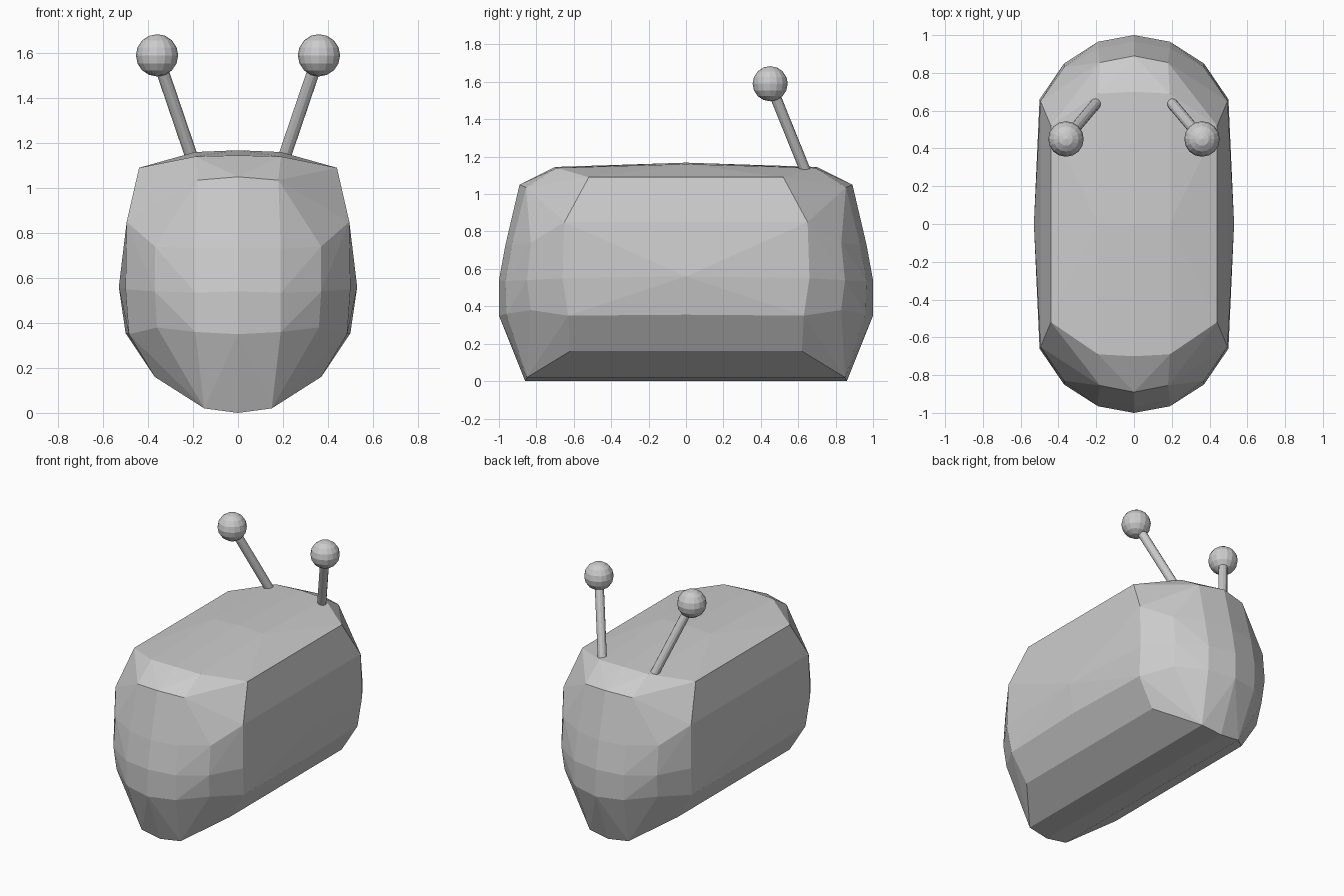
import bpy, bmesh
from math import radians
from mathutils import Vector

if "Cube" in bpy.data.objects:
    bpy.data.objects.remove(bpy.data.objects["Cube"])


def make_object(name, bm):
    bmesh.ops.recalc_face_normals(bm, faces=bm.faces[:])
    mesh = bpy.data.meshes.new(name)
    bm.to_mesh(mesh)
    bm.free()
    obj = bpy.data.objects.new(name, mesh)
    bpy.context.collection.objects.link(obj)
    return obj


# Faceted body: one quarter of the cage, mirrored in x and y, wrapped by a hull
quarter = [
    # top
    (0, 0, 1.168), (0.19, 0, 1.16), (0.41, 0, 1.10),
    (0, 0.70, 1.145), (0.19, 0.69, 1.14), (0.44, 0.52, 1.09),
    # lip
    (0, 0.89, 1.05), (0.18, 0.855, 1.035),
    # upper ring
    (0, 0.965, 0.73), (0.19, 0.93, 0.73), (0.37, 0.83, 0.74),
    (0.495, 0.65, 0.85), (0.505, 0, 0.85),
    # middle ring
    (0, 1.0, 0.54), (0.19, 0.965, 0.535), (0.37, 0.85, 0.54),
    (0.50, 0.66, 0.55), (0.53, 0, 0.56),
    # lower ring
    (0, 1.0, 0.35), (0.19, 0.96, 0.36), (0.36, 0.83, 0.38),
    (0.485, 0.63, 0.35), (0.50, 0, 0.355),
    # base
    (0.31, 0.79, 0.23), (0.37, 0.62, 0.16), (0.38, 0, 0.17),
    (0.15, 0.85, 0.02), (0.16, 0, 0.03), (0, 0.86, 0.0),
]
points = {(sx * x, sy * y, z) for x, y, z in quarter
          for sx in (1, -1) for sy in (1, -1)}
bm = bmesh.new()
for p in sorted(points):
    bm.verts.new(p)
hull = bmesh.ops.convex_hull(bm, input=bm.verts[:])
unused = {g for g in hull["geom_interior"] + hull["geom_unused"]
          if isinstance(g, bmesh.types.BMVert)}
bmesh.ops.delete(bm, geom=list(unused), context='VERTS')
bmesh.ops.dissolve_limit(bm, angle_limit=radians(2.5),
                         verts=bm.verts[:], edges=bm.edges[:])
make_object("body", bm)

# Antennae: leaning stem with a faceted ball at the tip
for side, label in ((1, "right"), (-1, "left")):
    base = Vector((side * 0.20, 0.64, 1.12))
    tip = Vector((side * 0.36, 0.45, 1.59))
    axis = tip - base

    bm = bmesh.new()
    bmesh.ops.create_cone(bm, cap_ends=True, segments=12,
                          radius1=0.029, radius2=0.029, depth=axis.length)
    stem = make_object(label + "_antenna_stem", bm)
    stem.location = (base + tip) / 2
    stem.rotation_euler = axis.to_track_quat('Z', 'Y').to_euler()

    bm = bmesh.new()
    bmesh.ops.create_uvsphere(bm, u_segments=16, v_segments=8, radius=0.094)
    ball = make_object(label + "_antenna_ball", bm)
    ball.location = tip
